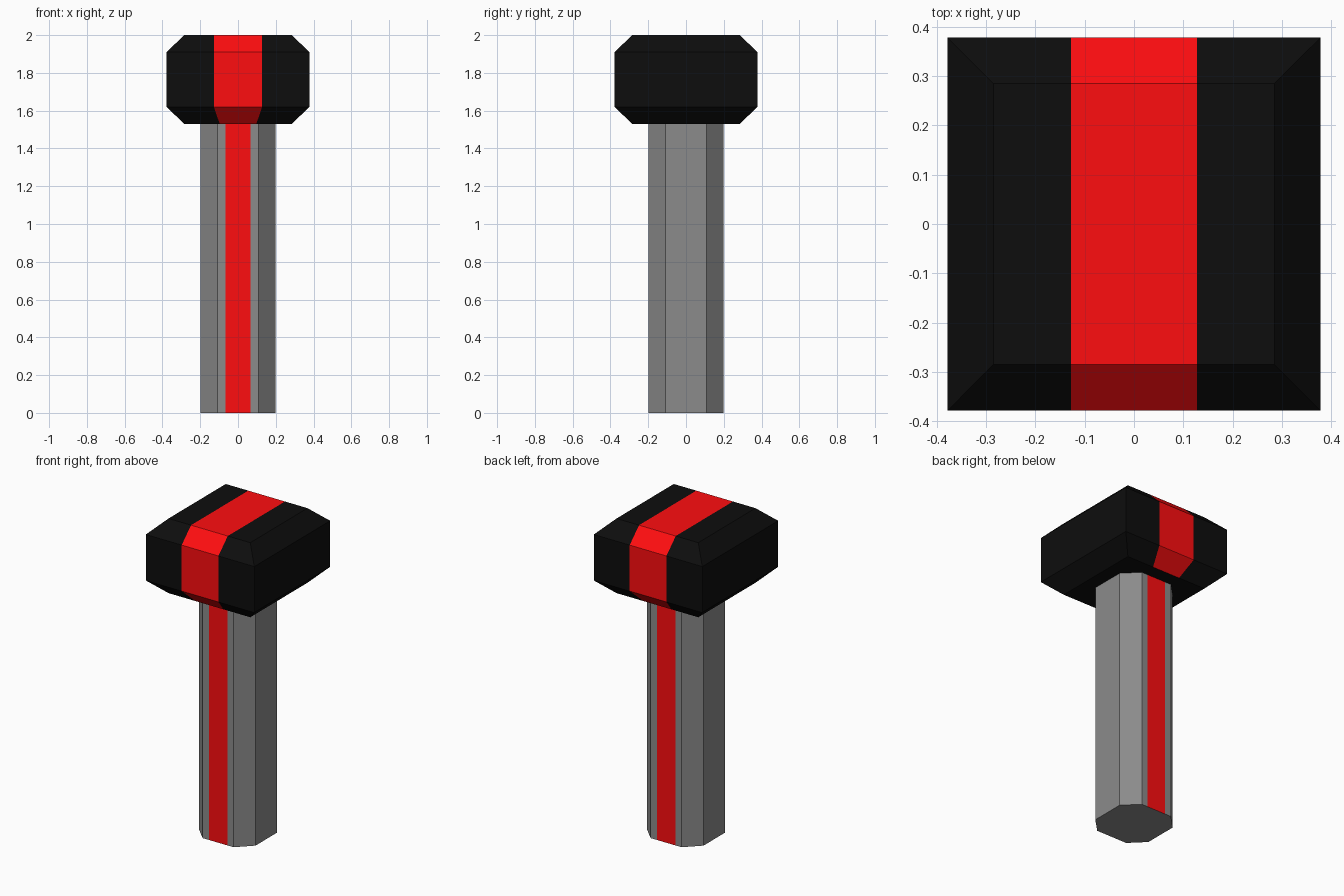
import bpy, bmesh

if "Cube" in bpy.data.objects:
    bpy.data.objects.remove(bpy.data.objects["Cube"])


def material(name, rgb):
    mat = bpy.data.materials.new(name)
    mat.diffuse_color = (*rgb, 1)
    mat.use_nodes = True
    mat.node_tree.nodes["Principled BSDF"].inputs["Base Color"].default_value = mat.diffuse_color
    return mat


red = material("red", (1.0, 0.004, 0.005))
black = material("black", (0.004, 0.004, 0.004))
grey = material("grey", (0.26, 0.26, 0.26))


def loft(profile, levels, cap_top=True):
    """Stack scaled copies of a cross-section into a closed flat-sided body."""
    bm = bmesh.new()
    rings = [[bm.verts.new((x * s, y * s, z)) for x, y in profile] for s, z in levels]
    n = len(profile)
    for low, high in zip(rings, rings[1:]):
        for i in range(n):
            j = (i + 1) % n
            bm.faces.new((low[i], low[j], high[j], high[i]))
    bm.faces.new(rings[0][::-1])
    if cap_top:
        bm.faces.new(rings[-1])
    return bm


def cut_stripe(bm, half_width):
    """Slice the body on both sides of a central stripe."""
    for side in (-1, 1):
        bmesh.ops.bisect_plane(bm, geom=bm.verts[:] + bm.edges[:] + bm.faces[:],
                               plane_co=(side * half_width, 0, 0), plane_no=(1, 0, 0))


def finish(bm, name, base, half_width):
    """Colour the stripe (all but the underside) and make the object."""
    bm.normal_update()
    for f in bm.faces:
        inside = abs(f.calc_center_median().x) < half_width * 0.9
        f.material_index = int(inside and abs(f.normal.x) < 0.1 and f.normal.z > -0.9)
    mesh = bpy.data.meshes.new(name)
    mesh.materials.append(base)
    mesh.materials.append(red)
    bm.to_mesh(mesh)
    bm.free()
    bpy.context.collection.objects.link(bpy.data.objects.new(name, mesh))


# Handle: eight-sided post with a stripe on front and back
a, b = 0.198, 0.108
octagon = [(b, -a), (a, -b), (a, b), (b, a), (-b, a), (-a, b), (-a, -b), (-b, -a)]
handle = loft(octagon, [(1, 0), (1, 1.53)], cap_top=False)
cut_stripe(handle, 0.065)
finish(handle, "handle", grey, 0.065)

# Head: square block bevelled above and below, stripe tapering underneath
square = [(1, -1), (1, 1), (-1, 1), (-1, -1)]
head = loft(square, [(0.285, 1.53), (0.378, 1.62), (0.378, 1.91), (0.285, 2.0)])
cut_stripe(head, 0.128)
for v in head.verts:
    if v.co.z < 1.54 and abs(v.co.x) < 0.2:
        v.co.x *= 0.097 / 0.128
finish(head, "hammer_head", black, 0.128)
